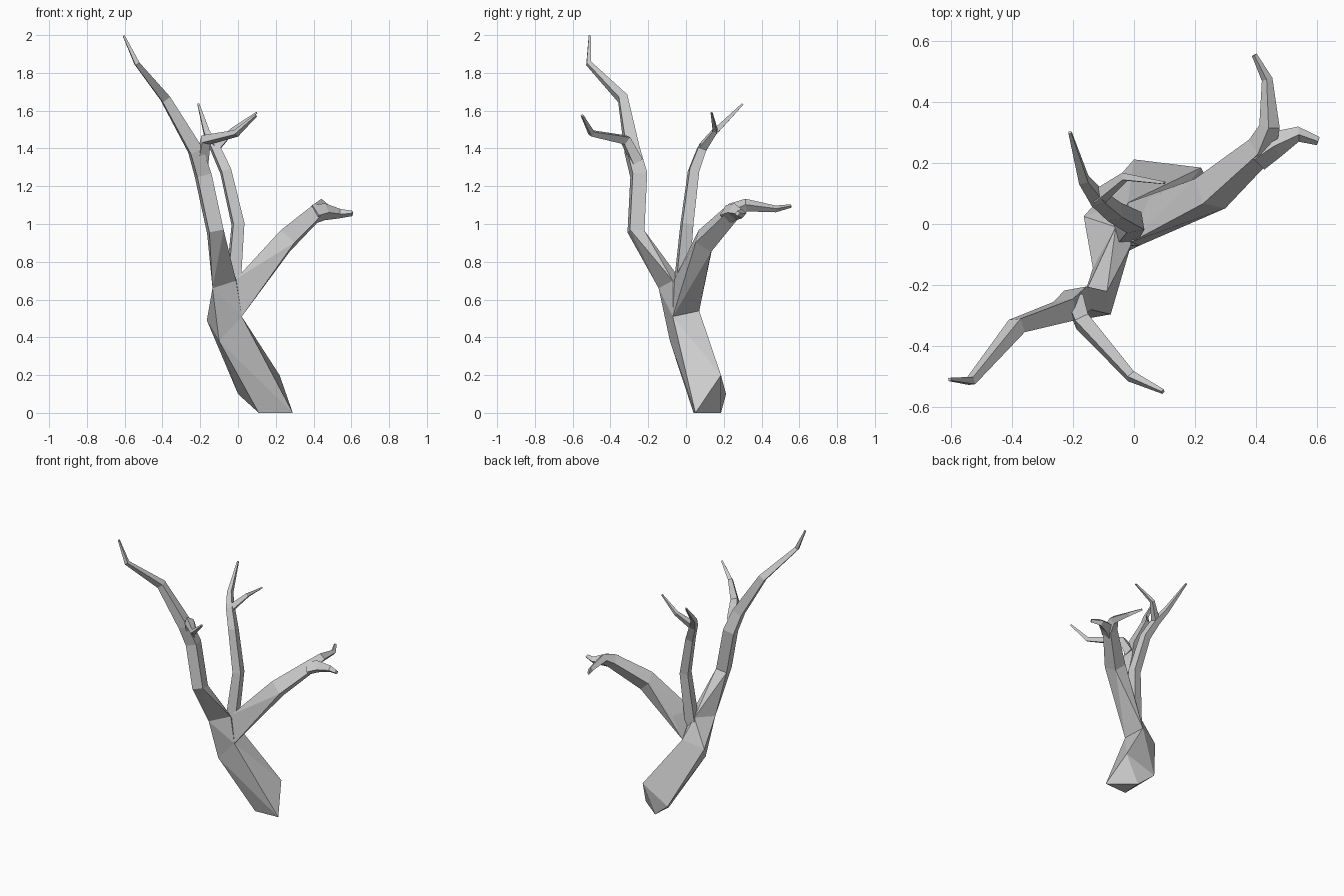
import bpy, bmesh
from math import cos, sin, tau
from mathutils import Vector

if "Cube" in bpy.data.objects:
    bpy.data.objects.remove(bpy.data.objects["Cube"])


def finish(bm, name):
    bmesh.ops.recalc_face_normals(bm, faces=bm.faces[:])
    mesh = bpy.data.meshes.new(name)
    bm.to_mesh(mesh)
    bm.free()
    obj = bpy.data.objects.new(name, mesh)
    bpy.context.collection.objects.link(obj)
    return obj


def path_rings(path, sides=4):
    """Four-cornered rings along (x, y, z, radius) points, without twist."""
    pts = [Vector(p[:3]) for p in path]
    side = Vector((1, -0.7, 0))
    rings = []
    for i, p in enumerate(pts):
        a = (p - pts[i - 1]).normalized() if i else Vector()
        b = (pts[i + 1] - p).normalized() if i < len(pts) - 1 else Vector()
        t = (a + b).normalized()
        side = (side - t * side.dot(t)).normalized()
        other = t.cross(side)
        rings.append([p + path[i][3] * (cos(tau * k / sides) * side + sin(tau * k / sides) * other)
                      for k in range(sides)])
    return rings


def limb(name, path):
    bm = bmesh.new()
    rings = [[bm.verts.new(v) for v in ring] for ring in path_rings(path)]
    n = len(rings[0])
    for r0, r1 in zip(rings, rings[1:]):
        for k in range(n):
            j = (k + 1) % n
            bm.faces.new((r0[k], r0[j], r1[j], r1[k]))
    bm.faces.new(rings[0])
    bm.faces.new(rings[-1])
    return finish(bm, name)


def hull(name, points):
    bm = bmesh.new()
    for p in points:
        bm.verts.new(p)
    res = bmesh.ops.convex_hull(bm, input=bm.verts[:])
    loose = [v for v in bm.verts if not v.link_faces]
    bmesh.ops.delete(bm, geom=loose, context='VERTS')
    return finish(bm, name)


# Leaning trunk: slanted cut base up to the fork
base = [(0.29, 0.05, 0), (0.11, 0.04, 0), (0.12, 0.185, 0), (0.0, 0.212, 0.10), (0.22, 0.185, 0.20)]
fork = [(-0.10, -0.085, 0.38), (0.02, -0.07, 0.51), (-0.02, 0.07, 0.54), (-0.165, 0.025, 0.49)]
crotch = [(-0.135, -0.145, 0.66), (-0.01, -0.07, 0.70), (-0.06, -0.01, 0.68)]
hull("trunk", base + fork)
hull("trunk_fork", fork + crotch)

# Left limb: wedge out of the fork, long bough, and one side twig
left = [(-0.12, -0.265, 0.96, 0.055), (-0.185, -0.25, 1.26, 0.055), (-0.225, -0.285, 1.39, 0.05),
        (-0.385, -0.335, 1.665, 0.034), (-0.535, -0.515, 1.85, 0.018), (-0.605, -0.51, 1.997, 0.007)]
limb("left_bough", left)
hull("left_bough_base", path_rings(left)[0] + crotch)
limb("left_twig", [(-0.19, -0.26, 1.33, 0.04), (-0.17, -0.32, 1.445, 0.034),
                   (-0.01, -0.50, 1.48, 0.020), (0.095, -0.55, 1.575, 0.008)])

# Middle limb with two twigs
limb("middle_bough", [(-0.03, -0.03, 0.62, 0.05), (0.0, 0.005, 1.0, 0.042), (-0.065, 0.04, 1.28, 0.037),
                      (-0.12, 0.085, 1.40, 0.032), (-0.165, 0.145, 1.48, 0.022), (-0.21, 0.30, 1.635, 0.007)])
limb("middle_twig", [(-0.12, 0.085, 1.40, 0.03), (-0.03, 0.155, 1.495, 0.017), (0.10, 0.135, 1.59, 0.006)])

# Right limb: broad wedge, then a fork into two twigs
right = [(0.25, 0.10, 0.91, 0.07), (0.42, 0.25, 1.065, 0.05), (0.445, 0.32, 1.10, 0.034),
         (0.437, 0.475, 1.08, 0.018), (0.395, 0.555, 1.095, 0.009)]
limb("right_bough", right)
hull("right_bough_base", path_rings(right)[0] + fork[1:3]
     + [(-0.01, -0.06, 0.71), (0.05, 0.085, 0.70), (0.18, 0.075, 0.78)])
limb("right_twig", [(0.40, 0.22, 1.05, 0.05), (0.46, 0.26, 1.065, 0.045),
                    (0.54, 0.295, 1.055, 0.025), (0.605, 0.272, 1.056, 0.014)])
